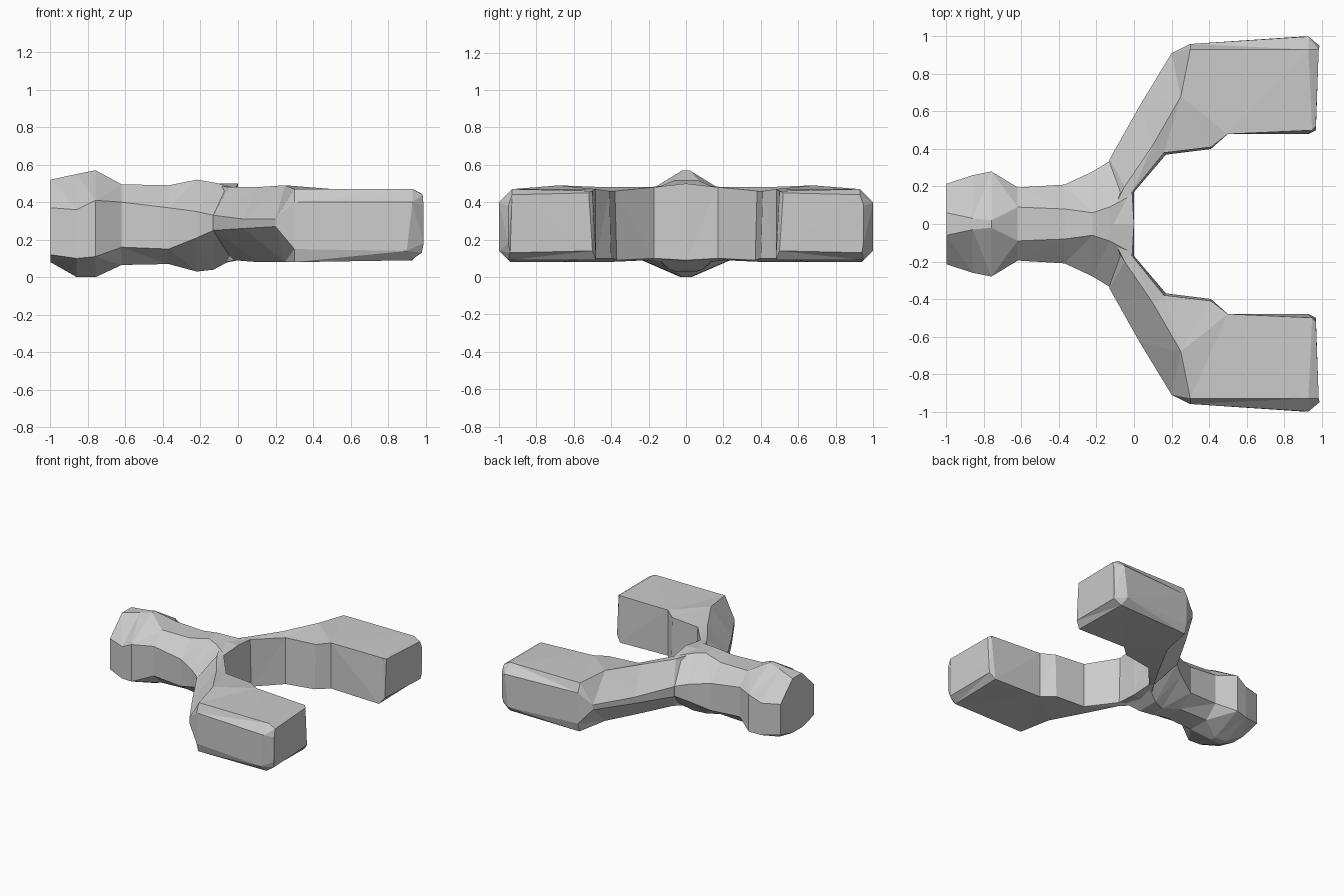
import bpy, bmesh

if "Cube" in bpy.data.objects:
    bpy.data.objects.remove(bpy.data.objects["Cube"])


def loft(name, rings):
    """Skin a list of matching rings and cap both ends."""
    bm = bmesh.new()
    vs = [[bm.verts.new(p) for p in r] for r in rings]
    n = len(rings[0])
    for a, b in zip(vs, vs[1:]):
        for i in range(n):
            j = (i + 1) % n
            bm.faces.new((a[i], a[j], b[j], b[i]))
    bm.faces.new(vs[0])
    bm.faces.new(vs[-1])
    bmesh.ops.triangulate(bm, faces=bm.faces[:])
    bmesh.ops.recalc_face_normals(bm, faces=bm.faces[:])
    me = bpy.data.meshes.new(name)
    bm.to_mesh(me)
    bm.free()
    ob = bpy.data.objects.new(name, me)
    bpy.context.collection.objects.link(ob)
    return ob


# handle with faceted knob: x, half width, flat half width, z bottom / side low / side high / top
def octagon(x, w, f, z0, z1, z2, z3):
    return [(x, f, z3), (x, w, z2), (x, w, z1), (x, f, z0),
            (x, -f, z0), (x, -w, z1), (x, -w, z2), (x, -f, z3)]


handle = loft("handle", [octagon(*s) for s in (
    (-1.00, .215, .06, .08, .12, .37, .52),
    (-0.86, .26, .03, .00, .10, .36, .55),
    (-0.76, .28, .02, .00, .11, .41, .57),
    (-0.62, .195, .09, .065, .16, .40, .495),
    (-0.37, .21, .08, .07, .15, .37, .49),
    (-0.22, .28, .06, .03, .21, .35, .52),
    (-0.13, .335, .09, .04, .25, .33, .505),
    (-0.02, .20, .15, .10, .25, .33, .48))])

# fork: inner top, outer top, ridge high, ridge low, outer bottom, inner bottom
arm = [
    [(-.01, .17, .48), (-.05, .20, .48), (-.13, .345, .33), (-.13, .345, .25), (-.02, .20, .09), (0, .17, .10)],
    [(.16, .38, .46), (.10, .42, .48), (.03, .63, .31), (.03, .63, .26), (.11, .42, .08), (.17, .37, .09)],
    [(.41, .41, .46), (.25, .68, .49), (.20, .91, .31), (.20, .91, .27), (.25, .68, .08), (.41, .40, .10)],
    [(.50, .48, .47), (.30, .93, .47), (.30, .96, .40), (.30, .96, .15), (.30, .94, .08), (.50, .48, .10)],
    [(.95, .50, .46), (.93, .93, .47), (.93, 1.0, .40), (.90, 1.0, .14), (.92, .95, .09), (.93, .48, .09)],
    [(.97, .52, .45), (.985, .93, .44), (.99, .95, .38), (.99, .95, .18), (.98, .94, .13), (.97, .50, .14)],
]
centre = [(0, 0, .50), (-.15, 0, .50), (-.20, 0, .33), (-.20, 0, .25), (-.15, 0, .06), (0, 0, .09)]
mirrored = [[(x, -y, z) for x, y, z in r] for r in reversed(arm)]
fork = loft("fork_body", mirrored + [centre] + arm)

# weld handle into the fork
mod = fork.modifiers.new("weld_handle", 'BOOLEAN')
mod.operation = 'UNION'
mod.solver = 'EXACT'
mod.object = handle
bpy.context.view_layer.objects.active = fork
fork.select_set(True)
bpy.ops.object.modifier_apply(modifier=mod.name)
bpy.data.objects.remove(handle)
